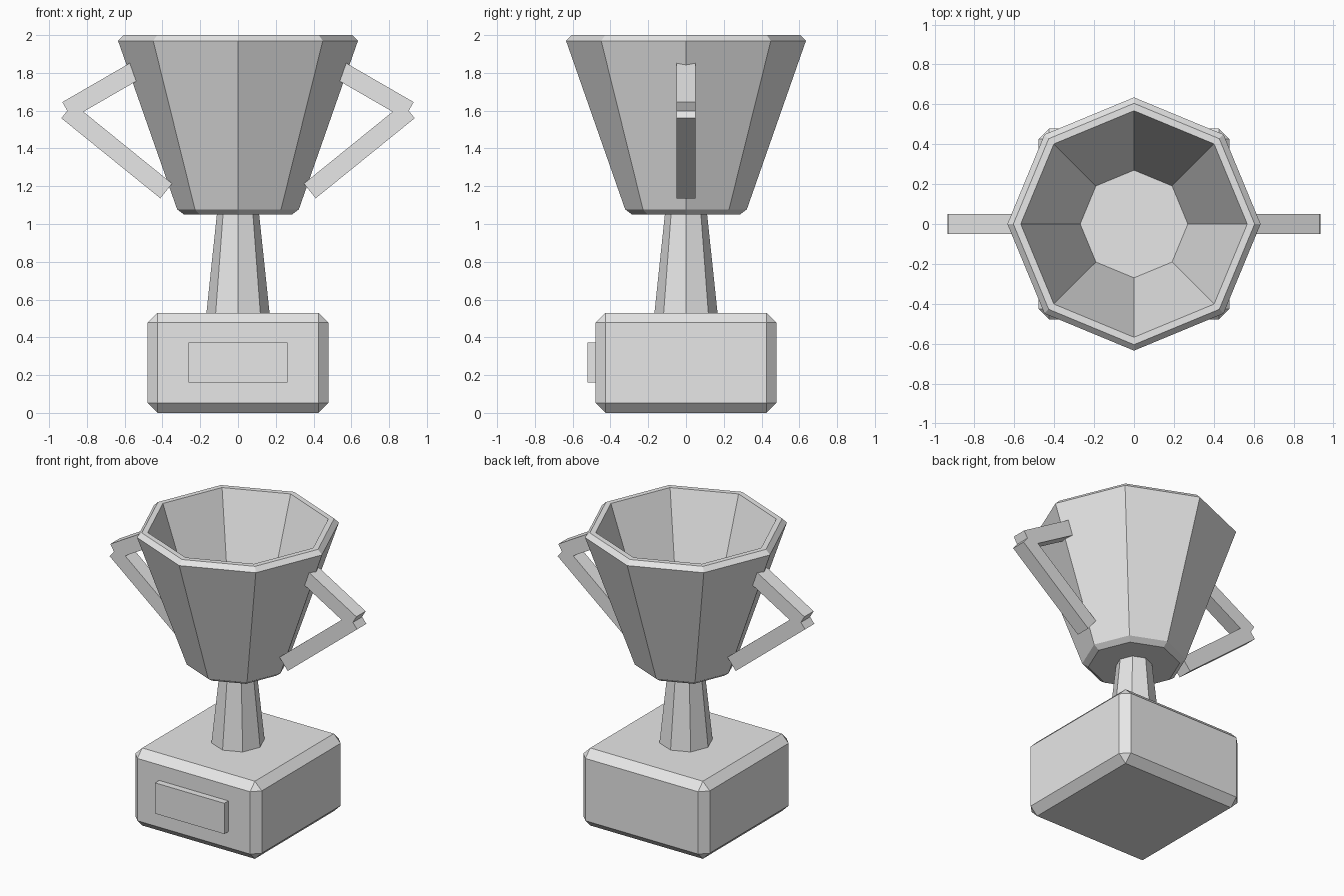
import bpy, bmesh, math
from mathutils import Vector

default = bpy.data.objects.get("Cube")
if default:
    bpy.data.objects.remove(default, do_unlink=True)

GREY = (0.8, 0.8, 0.8, 1.0)
grey = bpy.data.materials.new("light_grey")
grey.use_nodes = True
grey.diffuse_color = GREY
grey.node_tree.nodes["Principled BSDF"].inputs["Base Color"].default_value = GREY


def finish(name, bm):
    bmesh.ops.recalc_face_normals(bm, faces=bm.faces)
    mesh = bpy.data.meshes.new(name)
    bm.to_mesh(mesh)
    bm.free()
    mesh.materials.append(grey)
    obj = bpy.data.objects.new(name, mesh)
    bpy.context.collection.objects.link(obj)
    return obj


def octagon_lathe(name, profile):
    """Eight-sided turned solid from (radius, height) points, capped at both ends."""
    bm = bmesh.new()
    rings = []
    for r, z in profile:
        angles = [math.tau * i / 8 for i in range(8)]
        rings.append([bm.verts.new((r * math.cos(a), r * math.sin(a), z)) for a in angles])
    for low, high in zip(rings, rings[1:]):
        for i in range(8):
            j = (i + 1) % 8
            bm.faces.new((low[i], low[j], high[j], high[i]))
    bm.faces.new(rings[0])
    bm.faces.new(rings[-1])
    return finish(name, bm)


def box(name, size, location, angle=0.0):
    """Box turned about the y axis."""
    bm = bmesh.new()
    bmesh.ops.create_cube(bm, size=1)
    bmesh.ops.scale(bm, vec=size, verts=bm.verts)
    obj = finish(name, bm)
    obj.location = location
    obj.rotation_euler.y = angle
    return obj


def bar(name, start, end, width):
    """Square bar between two (x, z) points."""
    a, b = Vector((start[0], 0, start[1])), Vector((end[0], 0, end[1]))
    d = b - a
    return box(name, (d.length, width, width), (a + b) / 2, -math.atan2(d.z, d.x))


# Plinth with chamfered edges
plinth = box("plinth", (0.956, 0.956, 0.53), (0, 0, 0.265))
bevel = plinth.modifiers.new("chamfer", "BEVEL")
bevel.width = 0.052
bevel.segments = 1

# Plaque on the front of the plinth
box("plaque", (0.524, 0.09, 0.21), (0, -0.477, 0.267))

# Tapered stem
octagon_lathe("stem", [(0.168, 0.52), (0.111, 1.06)])

# Hollow cup: chamfered foot, outer wall, rim, inner wall, floor
octagon_lathe("cup", [(0.285, 1.05), (0.322, 1.077), (0.635, 1.97),
                      (0.605, 2.0), (0.568, 2.0), (0.27, 1.15)])

# Angular handles, one on each side
for side, label in ((1, "left"), (-1, "right")):
    bar(label + "_handle_upper", (side * 0.905, 1.602), (side * 0.533, 1.817), 0.1)
    bar(label + "_handle_lower", (side * 0.904, 1.599), (side * 0.38, 1.175), 0.1)
